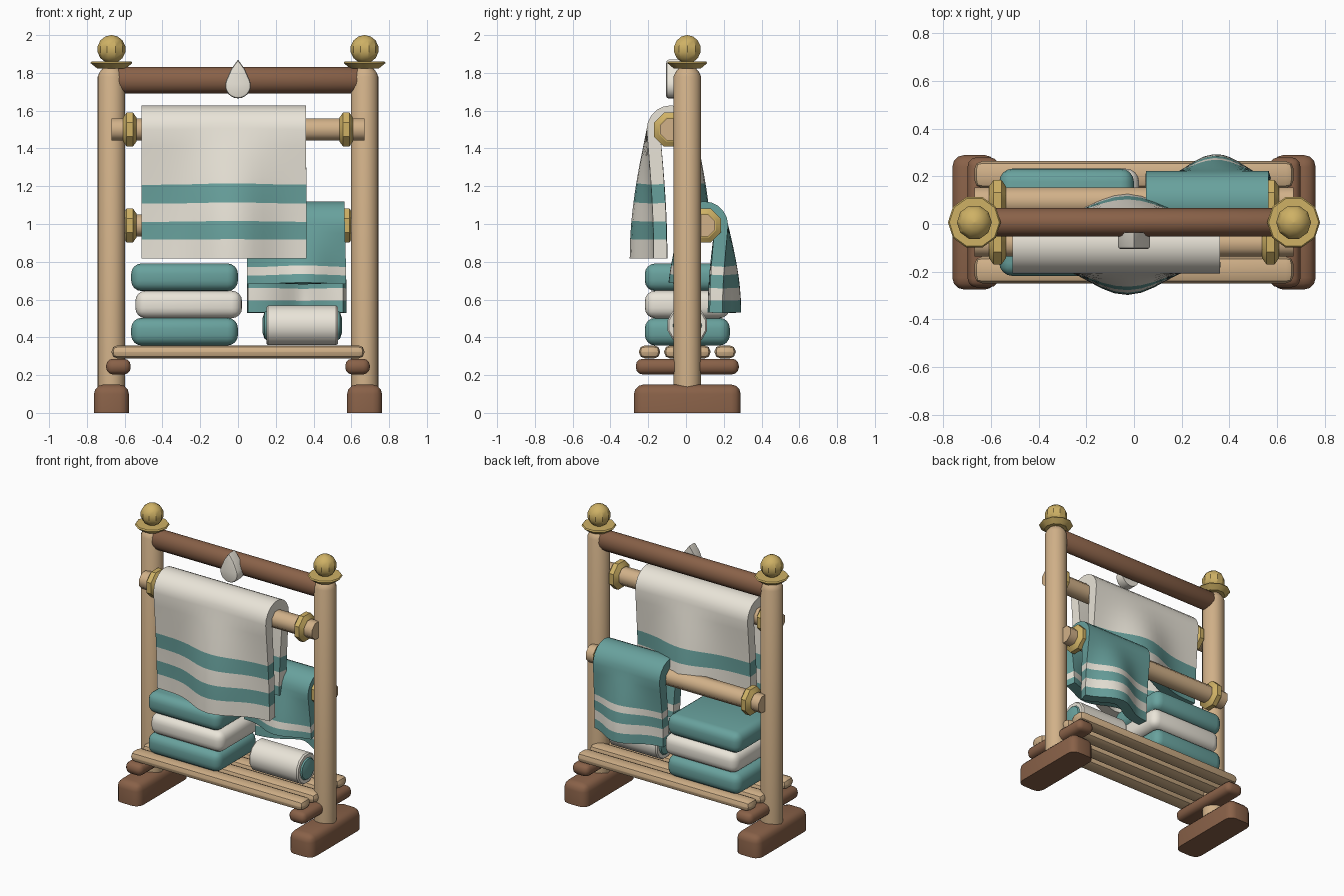
import bpy, bmesh, math

if "Cube" in bpy.data.objects:
    bpy.data.objects.remove(bpy.data.objects["Cube"])

Y0 = 0.007  # frame centre line in y


def material(name, col):
    m = bpy.data.materials.new(name)
    m.diffuse_color = (*col, 1)
    m.use_nodes = True
    m.node_tree.nodes["Principled BSDF"].inputs["Base Color"].default_value = m.diffuse_color
    return m


WOOD = material("light_wood", (0.64, 0.44, 0.25))
DARK = material("dark_wood", (0.25, 0.12, 0.065))
BRASS = material("brass", (0.62, 0.44, 0.13))
TEAL = material("teal_cloth", (0.14, 0.36, 0.34))
CREAM = material("cream_cloth", (0.82, 0.78, 0.69))


def finish(name, bm, mats, loc=(0, 0, 0), angle=35):
    bmesh.ops.recalc_face_normals(bm, faces=bm.faces)
    me = bpy.data.meshes.new(name)
    bm.to_mesh(me)
    bm.free()
    for m in mats:
        me.materials.append(m)
    ob = bpy.data.objects.new(name, me)
    ob.location = loc
    bpy.context.collection.objects.link(ob)
    bpy.ops.object.select_all(action='DESELECT')
    ob.select_set(True)
    bpy.context.view_layer.objects.active = ob
    bpy.ops.object.shade_smooth_by_angle(angle=math.radians(angle))
    return ob


def lathe(name, profile, mat, loc, sides=12, axis='Z', squash=1.0, phase=0.0, angle=35):
    """Closed turned solid; profile is (radius, position along axis)."""
    bm = bmesh.new()
    rings = []
    for r, h in profile:
        ring = []
        for i in range(sides):
            a = 2 * math.pi * i / sides + phase
            c, s = r * math.cos(a), r * math.sin(a)
            ring.append(bm.verts.new((c, s, h) if axis == 'Z' else (h, c * squash, s)))
        rings.append(ring)
    for a, b in zip(rings, rings[1:]):
        for i in range(sides):
            j = (i + 1) % sides
            bm.faces.new((a[i], a[j], b[j], b[i]))
    bm.faces.new(rings[0])
    bm.faces.new(rings[-1])
    return finish(name, bm, [mat], loc, angle)


def block(name, size, loc, mat, bevel, segs=3, flat_base=False):
    """Box with rounded edges, optionally leaving the bottom edges square."""
    bm = bmesh.new()
    bmesh.ops.create_cube(bm, size=1)
    bmesh.ops.scale(bm, vec=size, verts=bm.verts)
    edges = [e for e in bm.edges
             if not (flat_base and all(v.co.z < 0 for v in e.verts))]
    bmesh.ops.bevel(bm, geom=edges, offset=bevel, segments=segs,
                    profile=0.5, affect='EDGES')
    return finish(name, bm, [mat], loc)


def towel(name, x0, x1, rail, front_z, back_z, bump_x, bump_w, bump, cols, stripes):
    """Cloth folded over a rail, bulging outward towards each hem."""
    ry, rz = rail
    r, length = 0.093, rz - min(front_z, back_z)

    def levels(bottom):
        zs = {bottom, rz} | {z for s in stripes for z in s if bottom < z < rz}
        zs |= {rz - (rz - bottom) * k / 8 for k in range(1, 8)
               if all(abs(rz - (rz - bottom) * k / 8 - z) > 0.025 for z in zs)}
        return sorted(zs)

    path = [(-1, z, r) for z in levels(front_z)]
    path += [(0, rz + r * math.sin(a), -r * math.cos(a))
             for a in (math.pi * k / 10 for k in range(1, 10))]
    path += [(1, z, r) for z in reversed(levels(back_z))]
    bm = bmesh.new()
    rows, n = [], 18
    for side, z, off in path:
        t = math.sin(min(1, max(0, (rz - z) / length)) * math.pi / 2)
        row = []
        for i in range(n + 1):
            x = x0 + (x1 - x0) * i / n
            swell = t * (bump * math.exp(-((x - bump_x) / bump_w) ** 2) - 0.04)
            y = ry + (side * (off + swell) if side else off)
            row.append(bm.verts.new((x, y, z)))
        rows.append(row)
    for k, (a, b) in enumerate(zip(rows, rows[1:])):
        mid = (path[k][1] + path[k + 1][1]) / 2
        striped = any(lo < mid < hi for lo, hi in stripes)
        for i in range(n):
            f = bm.faces.new((a[i], a[i + 1], b[i + 1], b[i]))
            f.material_index = int(striped)
    ob = finish(name, bm, cols, angle=50)
    mod = ob.modifiers.new("thickness", 'SOLIDIFY')
    mod.thickness = 0.07
    mod.offset = 0
    bpy.ops.object.modifier_apply(modifier=mod.name)
    bpy.ops.object.shade_smooth_by_angle(angle=math.radians(50))


# Side frames: feet, posts, finials, shelf supports
for sx, side in ((-1, "left"), (1, "right")):
    x = 0.67 * sx
    block(side + "_foot", (0.185, 0.565, 0.15), (x, Y0, 0.075), DARK, 0.05, 3, True)
    lathe(side + "_post", [(0.073, 0.1), (0.073, 1.78), (0.062, 1.805), (0.045, 1.825)],
          WOOD, (x, Y0, 0), 16)
    lathe(side + "_finial_dish", [(0.075, 1.823), (0.111, 1.852), (0.105, 1.86)],
          BRASS, (x, Y0, 0), 10)
    ball = [(max(0.002, 0.075 * math.sin(math.pi * k / 7)), -0.075 * math.cos(math.pi * k / 7))
            for k in range(8)]
    lathe(side + "_finial_ball", ball, BRASS, (x, Y0, 1.925), 10, angle=30)
    block(side + "_shelf_support", (0.13, 0.545, 0.083), (0.633 * sx, Y0, 0.245), DARK, 0.036)

# Dark top bar
lathe("top_bar", [(0.045, -0.70), (0.07, -0.66), (0.07, 0.66), (0.045, 0.70)],
      DARK, (0, Y0, 1.762), 16, 'X', 0.86)

# Towel rails with brass collars
RAILS = {"upper": (-0.08, 1.50), "lower": (0.095, 0.992)}
for label, (y, z) in RAILS.items():
    lathe(label + "_rail", [(0.062, -0.67), (0.062, 0.67)], WOOD, (0, y, z),
          8, 'X', phase=math.pi / 8, angle=50)
    for sx, side in ((-1, "left"), (1, "right")):
        lathe(f"{label}_{side}_collar",
              [(0.068, -0.036), (0.097, -0.017), (0.097, 0.017), (0.068, 0.036)],
              BRASS, (0.573 * sx, y, z), 8, 'X', phase=math.pi / 8)

# Shelf slats
for i in range(4):
    block(f"shelf_slat_{i + 1}", (1.34, 0.113, 0.07), (0, Y0 - 0.2 + 0.4 * i / 3, 0.323),
          WOOD, 0.033, 2)

# Hanging towels
towel("upper_towel", -0.51, 0.36, RAILS["upper"], 0.817, 0.95, -0.03, 0.2, 0.13,
      [CREAM, TEAL], [(1.11, 1.21), (0.918, 1.013)])
towel("lower_towel", 0.05, 0.565, RAILS["lower"], 0.685, 0.53, 0.345, 0.145, 0.11,
      [TEAL, CREAM], [(0.73, 0.775), (0.595, 0.66)])

# Folded towel stack
for i, (dx, mat) in enumerate(((0, TEAL), (0.022, CREAM), (0, TEAL))):
    block(f"folded_towel_{i + 1}", (0.565, 0.45, 0.146),
          (-0.283 + dx, Y0, 0.43 + 0.144 * i), mat, 0.055, 4)

# Rolled towel with a domed core
lathe("rolled_towel", [(0.1, -0.19), (0.108, -0.18), (0.108, 0.18), (0.1, 0.19)],
      CREAM, (0.34, Y0, 0.463), 12, 'X', phase=math.pi / 12)
lathe("roll_core", [(0.04, -0.21), (0.07, -0.2), (0.08, -0.185),
                    (0.08, 0.185), (0.07, 0.2), (0.04, 0.21)],
      TEAL, (0.34, Y0, 0.463), 12, 'X')

# Water-drop badge on the top bar
bm = bmesh.new()
outline = [(0, 0.137)]
outline += [(0.068 * math.cos(a), 0.068 * math.sin(a))
            for a in (math.radians(25 - 230 * k / 14) for k in range(15))]
outline.insert(1, (0.036, 0.088))
outline.append((-0.036, 0.088))
face = bm.faces.new([bm.verts.new((x, -0.105, z)) for x, z in outline])
ext = bmesh.ops.extrude_face_region(bm, geom=[face], use_keep_orig=True)
bmesh.ops.translate(bm, vec=(0, 0.07, 0),
                    verts=[g for g in ext["geom"] if isinstance(g, bmesh.types.BMVert)])
rim = [e for e in bm.edges if all(v.co.y < -0.1 for v in e.verts)]
bmesh.ops.bevel(bm, geom=rim, offset=0.012, segments=2, profile=0.5, affect='EDGES')
finish("drop_badge", bm, [CREAM], (0, 0, 1.733))
